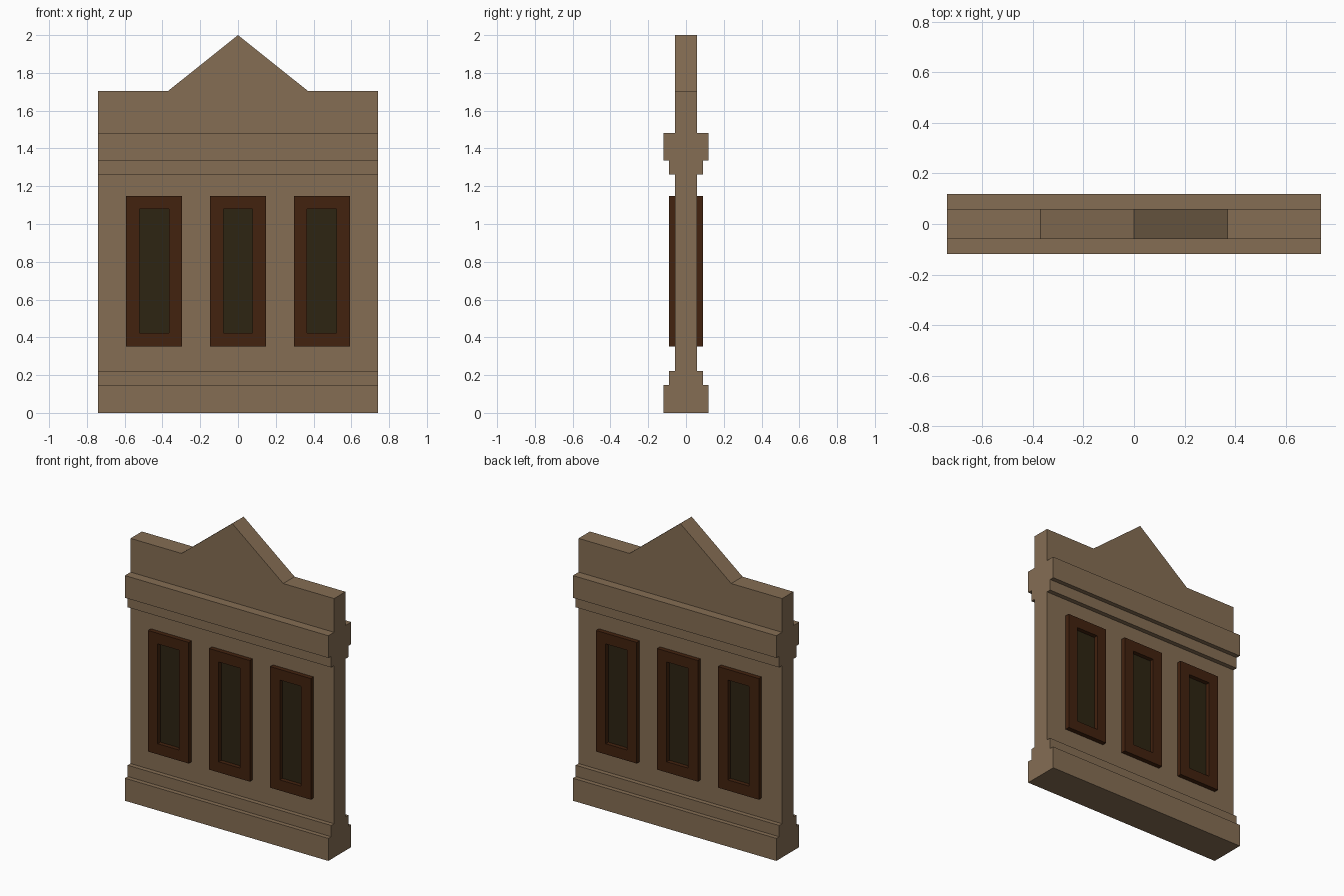
import bpy
import bmesh
from mathutils import Vector

if "Cube" in bpy.data.objects:
    bpy.data.objects.remove(bpy.data.objects["Cube"], do_unlink=True)


def material(name, colour):
    mat = bpy.data.materials.new(name)
    mat.use_nodes = True
    mat.diffuse_color = (*colour, 1)
    mat.node_tree.nodes["Principled BSDF"].inputs["Base Color"].default_value = (*colour, 1)
    return mat


stone = material("tan stone", (0.235, 0.155, 0.088))
wood = material("dark brown wood", (0.054, 0.016, 0.0045))
glass = material("dark olive glass", (0.027, 0.018, 0.006))


def finish(bm, name, mat):
    bmesh.ops.recalc_face_normals(bm, faces=bm.faces)
    mesh = bpy.data.meshes.new(name)
    bm.to_mesh(mesh)
    bm.free()
    mesh.materials.append(mat)
    obj = bpy.data.objects.new(name, mesh)
    bpy.context.collection.objects.link(obj)
    return obj


def prism(name, outline, offset, mat):
    """Extrude a closed outline of 3D points along an offset."""
    bm = bmesh.new()
    face = bm.faces.new([bm.verts.new(p) for p in outline])
    moved = bmesh.ops.extrude_face_region(bm, geom=[face], use_keep_orig=True)["geom"]
    verts = [g for g in moved if isinstance(g, bmesh.types.BMVert)]
    bmesh.ops.translate(bm, verts=verts, vec=Vector(offset))
    return finish(bm, name, mat)


HALF_W = 0.741
WALL, STEP, BAND = 0.059, 0.089, 0.1185   # half depths
BAND_TOP = 1.482

# Wall with stepped plinth and cornice, one side profile swept across the width
side = [(BAND, 0), (BAND, 0.148), (STEP, 0.148), (STEP, 0.222), (WALL, 0.222),
        (WALL, 1.262), (STEP, 1.262), (STEP, 1.336), (BAND, 1.336), (BAND, BAND_TOP)]
loop = side + [(-y, z) for y, z in reversed(side)]
prism("wall", [(-HALF_W, y, z) for y, z in loop], (2 * HALF_W, 0, 0), stone)

# Parapet with central gable
right = [(HALF_W, BAND_TOP), (HALF_W, 1.704), (HALF_W / 2, 1.704)]
loop = right + [(0, 2)] + [(-x, z) for x, z in reversed(right)]
prism("gabled_parapet", [(x, -WALL, z) for x, z in loop], (0, 2 * WALL, 0), stone)


def rectangle(half_w, low, high, x, y):
    return [(x - half_w, y, low), (x + half_w, y, low),
            (x + half_w, y, high), (x - half_w, y, high)]


def window_frame(name, x, side_sign):
    """Rectangular ring standing proud of the wall."""
    bm = bmesh.new()
    outer, inner = ([[bm.verts.new(p) for p in rectangle(w, lo, hi, x, side_sign * y)]
                     for y in (WALL - 0.005, STEP)]
                    for w, lo, hi in ((0.148, 0.352, 1.149), (0.078, 0.422, 1.079)))
    for i in range(4):
        j = (i + 1) % 4
        for a, b in ((outer[0], outer[1]), (outer[1], inner[1]),
                     (inner[1], inner[0]), (inner[0], outer[0])):
            bm.faces.new((a[i], a[j], b[j], b[i]))
    finish(bm, name, wood)


# Three windows on both faces
for label, x in (("right", -0.4445), ("middle", 0), ("left", 0.4445)):
    for face, sign in (("front", -1), ("back", 1)):
        window_frame(f"{face}_{label}_window_frame", x, sign)
        prism(f"{face}_{label}_window_pane",
              rectangle(0.08, 0.42, 1.081, x, sign * (WALL - 0.003)),
              (0, sign * 0.005, 0), glass)
